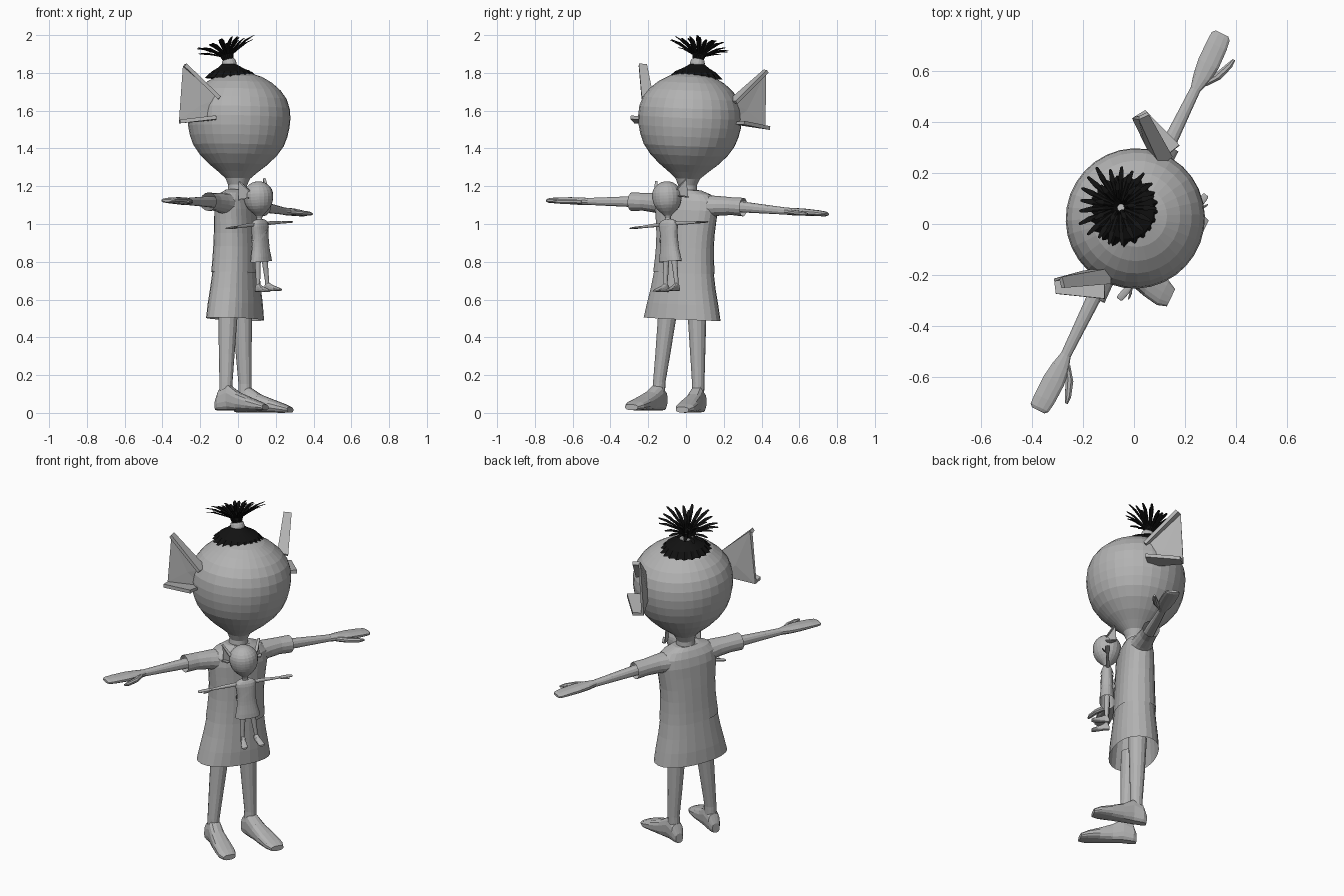
import bpy, bmesh, math, random
from mathutils import Matrix, Vector

if "Cube" in bpy.data.objects:
    bpy.data.objects.remove(bpy.data.objects["Cube"])

random.seed(4)


def material(name, v):
    m = bpy.data.materials.new(name)
    m.diffuse_color = (v, v, v, 1)
    m.use_nodes = True
    m.node_tree.nodes["Principled BSDF"].inputs["Base Color"].default_value = m.diffuse_color
    return m


GREY = material("plain grey", 0.45)
BLACK = material("hair black", 0.006)


def finish(bm, name, mat, M):
    bmesh.ops.recalc_face_normals(bm, faces=bm.faces)
    me = bpy.data.meshes.new(name)
    bm.to_mesh(me)
    bm.free()
    me.materials.append(mat)
    ob = bpy.data.objects.new(name, me)
    bpy.context.collection.objects.link(ob)
    ob.matrix_world = M
    return ob


def loft(name, axis, rows, M, n=16, mat=GREY, caps=(True, True), power=1.0, side=1, shear=0.0):
    """Join elliptical rings; each row is (x, y, z, radius_1, radius_2)."""
    bm = bmesh.new()
    rings = []
    for x, y, z, a, b in rows:
        ring = []
        for i in range(n):
            t = 2 * math.pi * (i + 0.5) / n
            c, s = math.cos(t), math.sin(t)
            u = a * math.copysign(abs(c) ** power, c)
            v = b * math.copysign(abs(s) ** power, s)
            p = {"x": (x, y + u, z + v), "y": (x + u, y, z + v), "z": (x + u, y + v, z)}[axis]
            ring.append(bm.verts.new((p[0] * side, p[1], p[2] + shear * p[0])))
        rings.append(ring)
    for r, q in zip(rings, rings[1:]):
        for i in range(n):
            j = (i + 1) % n
            bm.faces.new((r[i], r[j], q[j], q[i]))
    if caps[0]:
        bm.faces.new(rings[0])
    if caps[1]:
        bm.faces.new(rings[-1])
    return finish(bm, name, mat, M)


def ear(name, M, side):
    """Cupped fan with a folded upper rim and a lower lobe."""
    pts = [(.23, .00, 1.655), (.35, .16, 1.82), (.355, .18, 1.52), (.23, .02, 1.54),
           (.285, .09, 1.61), (.40, .15, 1.52), (.335, -.03, 1.545),
           (.38, .135, 1.82), (.28, -.02, 1.65)]
    bm = bmesh.new()
    v = [bm.verts.new((x * side, y, z)) for x, y, z in pts]
    for f in ((0, 1, 4), (1, 2, 4), (2, 3, 4), (3, 0, 4), (3, 2, 5, 6), (0, 1, 7, 8)):
        bm.faces.new([v[i] for i in f])
    ob = finish(bm, name, GREY, M)
    mod = ob.modifiers.new("thickness", "SOLIDIFY")
    mod.thickness = 0.02
    mod.offset = 0


def zrows(data):
    return [(0, 0, z, a, b) for z, a, b in data]


def figure(tag, M, head_scale=1.0, sleeves=True, n=32):
    H = M @ Matrix.Diagonal((head_scale, head_scale, 1, 1))
    # head and neck
    loft(tag + "head", "z", zrows([
        (1.14, .055, .055), (1.20, .05, .05), (1.235, .065, .065), (1.27, .105, .105),
        (1.31, .155, .155), (1.36, .205, .205), (1.41, .24, .24), (1.46, .26, .258),
        (1.51, .272, .268), (1.56, .276, .272), (1.61, .272, .267), (1.66, .255, .25),
        (1.705, .222, .218), (1.745, .175, .172), (1.775, .12, .12), (1.79, .07, .07),
        (1.797, .01, .01)]), H, n)
    # shirt and skirt
    loft(tag + "shirt", "z", zrows([
        (.735, .168, .112), (.80, .162, .108), (.87, .158, .105), (.94, .16, .102),
        (1.01, .168, .098), (1.07, .176, .095), (1.12, .172, .085), (1.155, .135, .068),
        (1.175, .075, .052)]), M, 24, caps=(False, True), power=.85)
    loft(tag + "skirt", "z", zrows([
        (.49, .215, .128), (.57, .198, .124), (.65, .18, .116), (.77, .16, .104)]),
        M, 24, caps=(False, False), power=.9)
    for side, word in ((-1, "right_"), (1, "left_")):
        p = tag + word
        ear(p + "ear", H, side)
        # arm with mitten hand and thumb
        loft(p + "arm", "x", [
            (.12, .01, 1.10, .034, .032), (.33, .01, 1.098, .029, .029),
            (.48, .01, 1.092, .024, .023), (.58, .01, 1.088, .021, .019),
            (.63, .008, 1.087, .036, .02), (.69, .008, 1.087, .045, .019),
            (.77, .01, 1.085, .044, .016), (.81, .012, 1.083, .04, .013),
            (.822, .012, 1.082, .028, .007)], M, 12, side=side, power=.85)
        loft(p + "thumb", "x", [
            (.61, -.01, 1.085, .015, .014), (.66, -.045, 1.083, .018, .014),
            (.72, -.068, 1.081, .014, .012), (.75, -.075, 1.08, .006, .006)], M, 8, side=side)
        if sleeves:
            loft(p + "sleeve", "x", [
                (.10, .0, 1.09, .07, .062), (.19, .005, 1.098, .052, .052),
                (.26, .01, 1.10, .046, .047), (.33, .01, 1.098, .048, .049)],
                M, 14, caps=(True, False), side=side)
        # leg and flat-soled foot
        loft(p + "leg", "z", [
            (.115, -.01, .06, .034, .036), (.115, -.01, .15, .033, .035),
            (.103, -.005, .30, .04, .042), (.085, 0, .54, .052, .052)], M, 14, side=side)
        loft(p + "foot", "y", [
            (.115, .045, .03, .022, .028), (.115, .025, .055, .036, .055),
            (.117, -.03, .07, .04, .07), (.128, -.09, .05, .045, .05),
            (.138, -.16, .036, .053, .036), (.147, -.225, .024, .054, .024),
            (.15, -.262, .016, .038, .015)], M, 14, side=side, power=.75)


def place(x, y, z, yaw, roll, scale):
    return (Matrix.Translation((x, y, z)) @ Matrix.Rotation(math.radians(yaw), 4, "Z")
            @ Matrix.Rotation(roll, 4, "Y") @ Matrix.Scale(scale, 4))


BIG = place(-.025, -.04, .007, 64, .044, 1)
SMALL = place(.13, -.075, .643, 50, -.067, .325)
figure("large_", BIG)
figure("small_", SMALL, .88, False, 20)

# diagonal sash on the small figure
loft("small_sash", "z", zrows([(.935, .18, .118), (.985, .18, .115)]), SMALL, 24,
     caps=(False, False), shear=.75)

# hair cap with jagged edge, on top of the large head
cap = loft("hair_cap", "z", [
    (0, .045, 1.765, .128, .128), (0, .046, 1.80, .108, .108), (0, .055, 1.822, .065, .065),
    (0, .065, 1.845, .033, .033)], BIG, 40, BLACK)
for v in list(cap.data.vertices)[:40:2]:
    v.co.x *= 1.14
    v.co.y = .045 + (v.co.y - .045) * 1.14

# hair tie, leaning backwards
KNOT = BIG @ Matrix.Translation((0, .035, 1.75)) @ Matrix.Rotation(math.radians(-17), 4, "X")
loft("hair_tie", "z", zrows([(.08, .037, .037), (.092, .04, .04), (.108, .038, .038),
                             (.118, .034, .034)]), KNOT, 16)


# fan of strands above the tie
def strand(i, angle, reach, height):
    bend = [(.015, .10, .008), (.03, .145, .007), (.42 * reach, .11 + .62 * (height - .11), .009),
            (.75 * reach, .11 + .9 * (height - .11), .011), (reach, height, .006)]
    rows = [(r, 0, h, w, w) for r, h, w in bend]
    loft("hair_strand_%02d" % i, "z", rows, KNOT @ Matrix.Rotation(angle, 4, "Z"), 6, BLACK)


for i in range(20):
    strand(i, 2 * math.pi * i / 20, random.uniform(.135, .165), random.uniform(.19, .212))
for i in range(8):
    strand(20 + i, 2 * math.pi * (i + .4) / 8, random.uniform(.07, .1), random.uniform(.215, .232))
